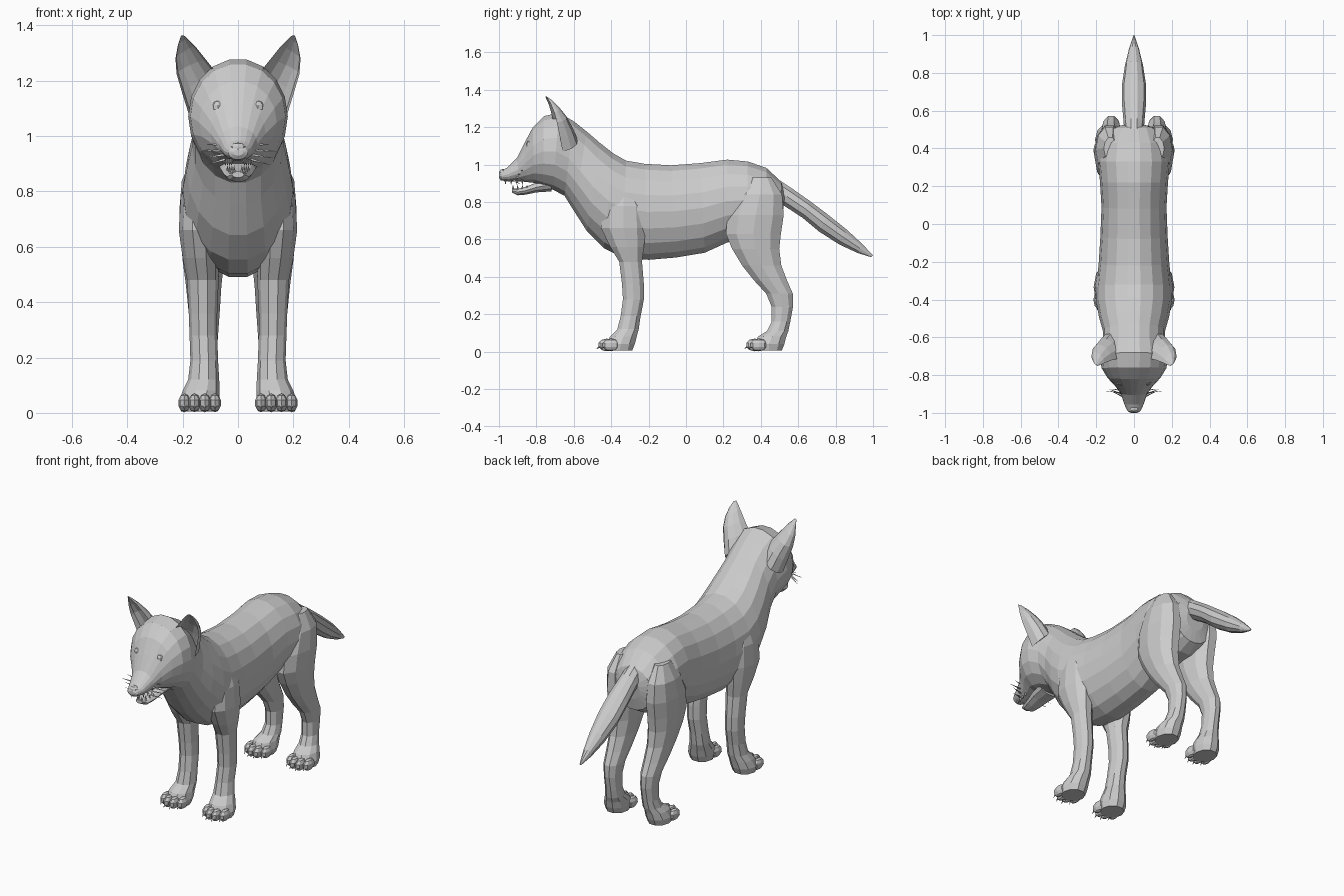
import bpy, bmesh, math
from mathutils import Vector, Matrix


def finish(bm, name, mirror=False):
    bmesh.ops.recalc_face_normals(bm, faces=bm.faces)
    mesh = bpy.data.meshes.new(name)
    bm.to_mesh(mesh)
    bm.free()
    ob = bpy.data.objects.new(name, mesh)
    bpy.context.collection.objects.link(ob)
    if mirror:
        ob.modifiers.new("Mirror", 'MIRROR').use_mirror_merge = False
    return ob


def loft(bm, sections, n, hollow=None):
    """Skin rings given as (centre, half axis u, half axis v); hollow dents the -v half."""
    rings = []
    for c, u, v in sections:
        ring = []
        for i in range(n):
            a = 2 * math.pi * i / n
            s = math.sin(a)
            if hollow is not None and s < 0:
                s *= -hollow
            ring.append(bm.verts.new(Vector(c) + Vector(u) * math.cos(a) + Vector(v) * s))
        rings.append(ring)
    for r, q in zip(rings, rings[1:]):
        for i in range(n):
            j = (i + 1) % n
            bm.faces.new((r[i], r[j], q[j], q[i]))
    bm.faces.new(rings[0])
    bm.faces.new(rings[-1])


def spine(rows):
    """Rows of top y, top z, bottom y, bottom z, half width."""
    return [((0, (a + c) / 2, (b + d) / 2), (w, 0, 0), (0, (a - c) / 2, (b - d) / 2))
            for a, b, c, d, w in rows]


def column(rows):
    """Rows of z, front y, back y, inner x, outer x."""
    return [(((e + f) / 2, (a + b) / 2, z), ((f - e) / 2, 0, 0), (0, (b - a) / 2, 0))
            for z, a, b, e, f in rows]


def ball(bm, loc, size):
    bmesh.ops.create_uvsphere(bm, u_segments=8, v_segments=5, radius=1,
                              matrix=Matrix.Translation(loc) @ Matrix.Diagonal((*size, 1)))


def spike(bm, base, tip, r, n=4):
    d = Vector(tip) - Vector(base)
    m = Matrix.Translation((Vector(base) + Vector(tip)) / 2) @ d.to_track_quat('Z', 'Y').to_matrix().to_4x4()
    bmesh.ops.create_cone(bm, segments=n, radius1=r, radius2=0.0005, depth=d.length,
                          cap_ends=True, matrix=m)


# Torso, neck, skull and upper muzzle in one skin
bm = bmesh.new()
loft(bm, spine([
    (.53, .85, .515, .72, .06), (.51, .91, .50, .65, .13), (.43, .985, .43, .61, .175),
    (.33, 1.02, .33, .60, .19), (.22, 1.03, .22, .58, .18), (.08, 1.012, .10, .525, .172),
    (-.08, 1.0, -.05, .50, .178), (-.22, 1.008, -.20, .487, .187), (-.32, 1.025, -.34, .50, .20),
    (-.39, 1.065, -.44, .55, .20), (-.46, 1.12, -.53, .64, .185), (-.53, 1.18, -.60, .75, .165),
    (-.60, 1.235, -.65, .83, .165), (-.68, 1.28, -.71, .862, .18), (-.76, 1.262, -.765, .88, .172),
    (-.82, 1.20, -.81, .90, .14), (-.865, 1.115, -.85, .905, .10), (-.905, 1.035, -.89, .91, .07),
    (-.955, .985, -.95, .91, .052), (-.99, .965, -.99, .915, .035), (-1.0, .95, -1.0, .93, .018)]), 18)
finish(bm, "body")

# Lower jaw, hanging slightly open
bm = bmesh.new()
loft(bm, spine([(-.72, .93, -.72, .855, .07), (-.79, .91, -.80, .85, .062), (-.85, .885, -.86, .838, .05),
                (-.90, .872, -.90, .835, .04), (-.93, .872, -.93, .85, .022)]), 10)
finish(bm, "lower_jaw")

# Nose pad
bm = bmesh.new()
ball(bm, (0, -.978, .955), (.03, .022, .022))
finish(bm, "nose")

# Tail
bm = bmesh.new()
loft(bm, spine([(.47, .94, .45, .82, .05), (.56, .88, .52, .78, .055), (.66, .81, .62, .715, .064),
                (.76, .735, .71, .64, .064), (.86, .655, .82, .57, .048), (.94, .58, .92, .525, .026),
                (1.0, .515, .99, .505, .004)]), 10)
finish(bm, "tail")

# Front legs
bm = bmesh.new()
loft(bm, column([
    (.88, -.38, -.28, .10, .175), (.78, -.45, -.22, .08, .207), (.66, -.46, -.21, .07, .214),
    (.56, -.41, -.22, .07, .20), (.48, -.36, -.232, .07, .184), (.36, -.345, -.222, .075, .178),
    (.28, -.34, -.222, .075, .175), (.19, -.352, -.24, .072, .172), (.12, -.37, -.25, .068, .18),
    (.08, -.41, -.26, .066, .20), (.04, -.43, -.27, .066, .212), (.005, -.42, -.285, .075, .205)]), 10)
finish(bm, "front_leg", True)

# Hind legs with thigh and hock
bm = bmesh.new()
loft(bm, column([
    (.93, .34, .46, .09, .16), (.84, .27, .52, .06, .203), (.73, .215, .53, .045, .212),
    (.63, .205, .515, .045, .207), (.55, .24, .505, .05, .20), (.46, .295, .515, .06, .188),
    (.38, .36, .545, .065, .18), (.31, .425, .575, .07, .172), (.24, .455, .575, .075, .165),
    (.16, .455, .56, .075, .165), (.11, .43, .55, .072, .175), (.08, .38, .54, .068, .195),
    (.04, .36, .53, .066, .207), (.005, .37, .515, .075, .20)]), 10)
finish(bm, "hind_leg", True)

# Toes and claws
for name, tip in (("front_toes", -.47), ("hind_toes", .32)):
    bm = bmesh.new()
    for i, back in enumerate((.022, 0, 0, .022)):
        x, y = .083 + i * .037, tip + back
        ball(bm, (x, y + .047, .036), (.022, .047, .034))
        spike(bm, (x, y + .016, .035), (x, y - .008, .014), .009)
    finish(bm, name, True)

# Ears: crescent rings from inner edge to outer edge, cupped forwards
bm = bmesh.new()
ears = [((.05, -.70, 1.17), (.175, -.66, 1.07), .10), ((.075, -.71, 1.225), (.20, -.675, 1.15), .085),
        ((.115, -.72, 1.275), (.222, -.69, 1.225), .065), ((.155, -.735, 1.325), (.226, -.705, 1.28), .04),
        ((.182, -.748, 1.352), (.217, -.725, 1.33), .02), ((.196, -.752, 1.364), (.206, -.745, 1.362), .005)]
loft(bm, [((Vector(a) + Vector(b)) / 2, (Vector(b) - Vector(a)) / 2, (.1 * d, d, .15 * d))
          for a, b, d in ears], 12, hollow=.72)
finish(bm, "ear", True)

# Eyes
bm = bmesh.new()
ball(bm, (.072, -.836, 1.105), (.024, .02, .024))
finish(bm, "eye", True)

# Teeth
bm = bmesh.new()
for i in range(4):
    spike(bm, (.024 + i * .007, -.965 + i * .03, .918), (.024 + i * .007, -.965 + i * .03, .893), .007)
    spike(bm, (.014 + i * .008, -.925 + i * .025, .868), (.014 + i * .008, -.925 + i * .025, .893), .006)
finish(bm, "teeth", True)

# Whiskers
bm = bmesh.new()
for i in range(4):
    z = .915 + .017 * i
    spike(bm, (.045, -.92 + .012 * i, z), (.12 + .013 * (i % 3), -.885 + .012 * (i % 2), z - .02 + .008 * i), .006, 3)
finish(bm, "whiskers", True)
